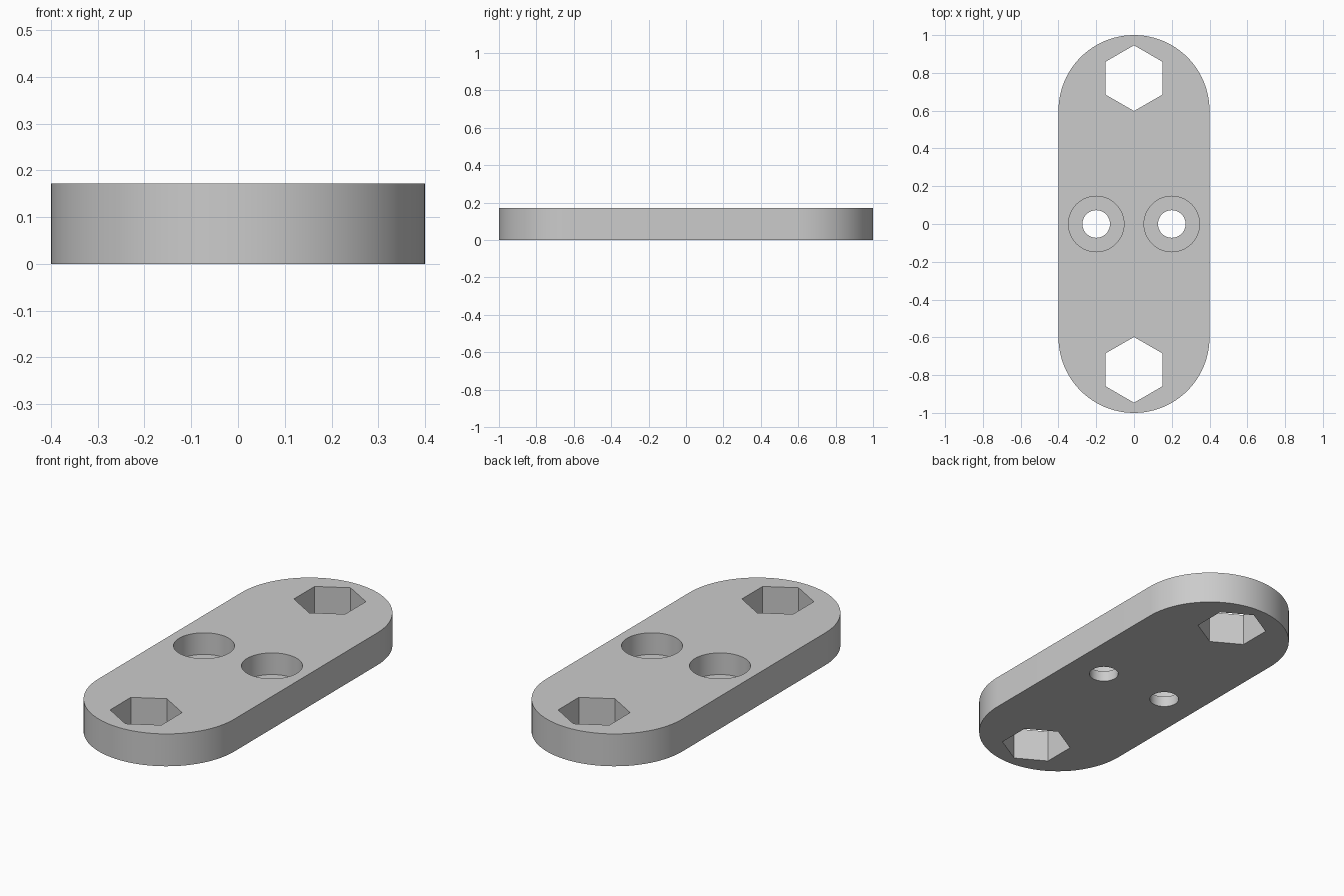
import bpy
import bmesh
from math import cos, sin, pi, radians

cube = bpy.data.objects.get("Cube")
if cube:
    bpy.data.objects.remove(cube, do_unlink=True)

HEIGHT = 0.172
END_RADIUS = 0.4
END_CENTRE = 0.6
FLOOR = 0.057      # floor level of the counterbores
MARGIN = 0.1       # how far cutters reach past the plate

grey = bpy.data.materials.new("plain grey")
grey.use_nodes = True
colour = (0.6, 0.6, 0.6, 1)
grey.diffuse_color = colour
grey.node_tree.nodes["Principled BSDF"].inputs["Base Color"].default_value = colour


def prism(name, outline, bottom, top):
    """Extrude a flat outline upward into a solid."""
    bm = bmesh.new()
    face = bm.faces.new([bm.verts.new((x, y, bottom)) for x, y in outline])
    result = bmesh.ops.extrude_face_region(bm, geom=[face])
    verts = [v for v in result["geom"] if isinstance(v, bmesh.types.BMVert)]
    bmesh.ops.translate(bm, verts=verts, vec=(0, 0, top - bottom))
    bmesh.ops.recalc_face_normals(bm, faces=bm.faces)
    mesh = bpy.data.meshes.new(name)
    bm.to_mesh(mesh)
    bm.free()
    mesh.materials.append(grey)
    obj = bpy.data.objects.new(name, mesh)
    bpy.context.collection.objects.link(obj)
    return obj


def ring(x, y, radius, sides):
    """Regular polygon with one corner pointing along +y."""
    angles = [pi / 2 + 2 * pi * i / sides for i in range(sides)]
    return [(x + radius * cos(a), y + radius * sin(a)) for a in angles]


# Plate with two round ends
steps = 48
outline = []
for start, centre in ((0, END_CENTRE), (pi, -END_CENTRE)):
    for i in range(steps + 1):
        a = start + pi * i / steps
        outline.append((END_RADIUS * cos(a), centre + END_RADIUS * sin(a)))
plate = prism("plate", outline, 0, HEIGHT)

# Hexagonal through holes and counterbored screw holes
cutters = []
for side in (-1, 1):
    cutters += [
        prism("hex_cutter", ring(0, side * 0.772, 0.174, 6), -MARGIN, HEIGHT + MARGIN),
        prism("bore_cutter", ring(side * 0.2, 0, 0.147, 64), FLOOR, HEIGHT + MARGIN),
        prism("screw_cutter", ring(side * 0.2, 0, 0.073, 64), -MARGIN, HEIGHT),
    ]

bpy.ops.object.select_all(action="DESELECT")
plate.select_set(True)
bpy.context.view_layer.objects.active = plate
for cutter in cutters:
    cutter.hide_render = True
    cut = plate.modifiers.new("cut", "BOOLEAN")
    cut.operation = "DIFFERENCE"
    cut.solver = "EXACT"
    cut.object = cutter
    bpy.ops.object.modifier_apply(modifier=cut.name)
    bpy.data.objects.remove(cutter, do_unlink=True)

bpy.ops.object.shade_smooth_by_angle(angle=radians(30))
